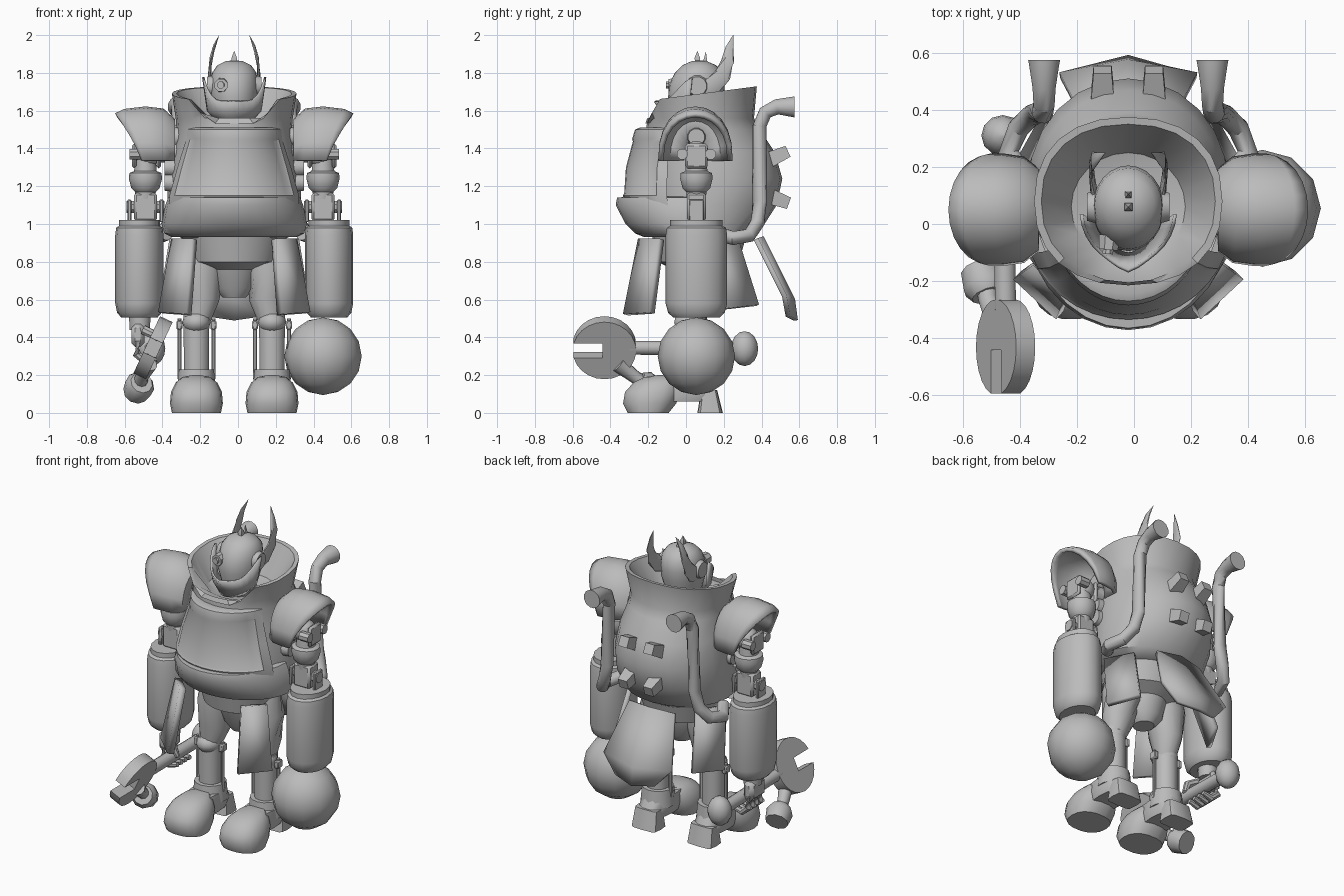
import bpy, bmesh, math
from mathutils import Vector as V

if "Cube" in bpy.data.objects:
    bpy.data.objects.remove(bpy.data.objects["Cube"])

GREY = (0.5, 0.5, 0.5, 1)
mat = bpy.data.materials.new("plain grey")
mat.use_nodes = True
mat.diffuse_color = GREY
mat.node_tree.nodes["Principled BSDF"].inputs["Base Color"].default_value = GREY
parts = []
SHIFT = V((-0.02, 0, 0))  # body sits slightly off centre


def add(name, verts, faces, solid=0):
    me = bpy.data.meshes.new(name)
    me.from_pydata([V(v) + SHIFT for v in verts], [], faces)
    bm = bmesh.new()
    bm.from_mesh(me)
    bmesh.ops.recalc_face_normals(bm, faces=bm.faces)
    bm.to_mesh(me)
    bm.free()
    me.materials.append(mat)
    ob = bpy.data.objects.new(name, me)
    bpy.context.collection.objects.link(ob)
    if solid:
        m = ob.modifiers.new("thickness", "SOLIDIFY")
        m.thickness, m.offset = solid, 0
    parts.append(ob)
    return ob


def loft(name, rings, closed=True, solid=0):
    n = len(rings[0])
    faces = []
    for i in range(len(rings) - 1):
        for j in range(n if closed else n - 1):
            k = (j + 1) % n
            faces.append((i * n + j, i * n + k, (i + 1) * n + k, (i + 1) * n + j))
    if closed:
        faces += [tuple(range(n)), tuple(range((len(rings) - 1) * n, len(rings) * n))]
    return add(name, [v for r in rings for v in r], faces, solid)


def ring(z, rx, yf, yb, n=24, cx=0, power=1):
    # Oval with separate front and back reach
    out, c, r = [], (yf + yb) / 2, (yb - yf) / 2
    for i in range(n):
        a = math.tau * i / n
        p = [math.copysign(abs(t) ** power, t) for t in (math.cos(a), math.sin(a))]
        out.append(V((cx + rx * p[0], c + r * p[1], z)))
    return out


def arc(z, rx, yc, ry, spread=70, n=14):
    # Front-facing open arc
    angles = [math.radians(-90 - spread + 2 * spread * i / n) for i in range(n + 1)]
    return [V((rx * math.cos(a), yc + ry * math.sin(a), z)) for a in angles]


def tube(name, path, radii, n=12, squash=1):
    path = [V((p[0] / squash, p[1], p[2])) for p in path]
    radii = radii if isinstance(radii, (list, tuple)) else [radii] * len(path)
    rings = []
    for i, p in enumerate(path):
        t = path[min(i + 1, len(path) - 1)] - path[max(i - 1, 0)]
        q = t.to_track_quat('Z', 'Y')
        pts = [p + q @ V((math.cos(math.tau * (j + .5) / n), math.sin(math.tau * (j + .5) / n), 0)) * radii[i] for j in range(n)]
        rings.append([V((v.x * squash, v.y, v.z)) for v in pts])
    return loft(name, rings)


def ball(name, c, r, n=14):
    rx, ry, rz = r if isinstance(r, tuple) else (r, r, r)
    rings = []
    for i in range(9):
        a = math.pi * (i / 8 - .5)
        k = max(math.cos(a), .01)
        rings.append(ring(c[2] + rz * math.sin(a), rx * k, c[1] - ry * k, c[1] + ry * k, n, c[0]))
    return loft(name, rings)


def bevel(ob, width):
    m = ob.modifiers.new("bevel", "BEVEL")
    m.width, m.segments = width, 1


def box(name, c, size, edge=.012):
    pts = [V(c) + V((x * size[0], y * size[1], z * size[2])) / 2 for z in (-1, 1) for x, y in ((-1, -1), (1, -1), (1, 1), (-1, 1))]
    bevel(loft(name, [pts[:4], pts[4:]]), edge)


# Torso shell: tilted collar with a notched neckline and a shallow dished inside
rings = [ring(*r) for r in ((.92, .27, -.16, .32), (.96, .34, -.2, .39), (1.1, .355, -.22, .48), (1.24, .35, -.23, .51),
                            (1.38, .33, -.22, .47), (1.50, .305, -.21, .39), (1.56, .31, -.205, .36))]
for rx, yf, yb in ((.33, -.215, .375), (.305, -.19, .35)):
    top = ring(1.68, rx, yf, yb, power=.88)
    for v in top:
        v.z += .13 * v.y - (.12 * min(1, max(0, (.23 - abs(v.x)) / .09)) if v.y < 0 else 0)
    rings.append(top)
rings.append(ring(1.53, .20, -.13, .25))
rings.append(ring(1.51, .12, -.09, .18))
loft("torso_shell", rings)

# Chest plate with a shallow recessed panel
chest = loft("chest_plate", [arc(1.50, .22, .05, .22), arc(1.51, .25, .02, .265), arc(1.50, .265, .02, .29),
                             arc(1.45, .27, .02, .305), arc(1.30, .32, .02, .345), arc(1.15, .365, .02, .355),
                             arc(1.08, .365, .02, .33)], closed=False)
bm = bmesh.new()
bm.from_mesh(chest.data)
if sum(f.normal.y for f in bm.faces) > 0:
    bmesh.ops.reverse_faces(bm, faces=bm.faces)
mids = [(f, f.calc_center_median() - SHIFT) for f in bm.faces]
panel = [f for f, c in mids if 1.15 < c.z < 1.45 and abs(c.x) < .255 + .27 * (1.375 - c.z)]
bmesh.ops.inset_region(bm, faces=panel, thickness=.012, depth=-.007)
bm.to_mesh(chest.data)
bm.free()
loft("belly_lip", [arc(z, rx, .04, ry, 88) for z, rx, ry in ((1.145, .32, .33), (1.14, .35, .405), (1.10, .365, .412),
                                                             (1.0, .385, .36), (.95, .37, .31), (.93, .33, .26), (.93, .2, .1))], closed=False)

# Head and pointed face guard
loft("head", [ring(*r) for r in ((1.46, .08, -.04, .14), (1.56, .095, -.07, .17), (1.67, .125, -.095, .2), (1.74, .125, -.088, .205),
                                 (1.80, .118, -.06, .195), (1.84, .09, -.02, .16), (1.862, .045, .03, .11), (1.866, .01, .06, .08))])
guard = [arc(1.65, .165, .05, .185, 85), arc(1.60, .14, .03, .16, 85), arc(1.53, .075, .0, .105, 85)]
for v in guard[0]:
    v.z += .13 * (abs(v.x) / .165) ** 5
    v.y -= .03 * max(0, 1 - abs(v.x) / .08)
loft("jaw_guard", guard, closed=False, solid=.012)
tube("crest_spike", [(0, .06, 1.85), (0, .06, 1.88), (0, .06, 1.915)], [.018, .02, .001], 4)
tube("rear_spike", [(0, .10, 1.83), (0, .105, 1.91)], [.025, .001], 4)
tube("eye_gear", [(-.065, -.04, 1.735), (-.07, -.09, 1.735)], [.04, .036], 8)
tube("eye_lens", [(-.07, -.08, 1.735), (-.072, -.105, 1.735)], .02, 8)

# Pelvis
loft("pelvis", [ring(*r) for r in ((.61, .06, .0, .13), (.66, .11, -.03, .17), (.76, .13, -.07, .2),
                                   (.80, .23, -.15, .28), (.94, .27, -.18, .32))])


def plate(name, pts, t=.03):
    add(name, pts, [tuple(range(len(pts)))], t)


loft("back_flap", [[V((-.16, .37, .92)), V((0, .40, .93)), V((.16, .37, .92))],
                   [V((-.24, .52, .62)), V((0, .565, .60)), V((.24, .52, .62))],
                   [V((-.14, .54, .51)), V((0, .58, .49)), V((.14, .54, .51))]], closed=False, solid=.025)

for s in (1, -1):
    side = "left_" if s > 0 else "right_"

    def m(*p, s=s):
        return V((p[0] * s, p[1], p[2]))

    # Horns and ear caps
    tube(side + "horn", [m(.11, .06, 1.70), m(.125, .14, 1.73), m(.13, .195, 1.79), m(.125, .22, 1.86), m(.108, .23, 1.93), m(.08, .25, 2.0)],
         [.045, .05, .045, .035, .022, .001], 10, .2)
    tube(side + "ear_cap", [m(.11, .06, 1.73), m(.145, .06, 1.73)], [.06, .05])
    # Pauldron: flared arch, longer and rounded at its crown
    arch = []
    for x0, r, high, crown in ((.325, .06, .12, 0), (.325, .14, .215, 0), (.37, .175, .265, .01), (.44, .185, .275, .03),
                               (.48, .185, .262, .10), (.485, .18, .24, .14)):
        arch.append([m(x0 + crown * math.sin(a), .05 - r * math.cos(a), 1.335 + high * math.sin(a) ** .8)
                     for a in [math.pi * k / 12 for k in range(13)]])
    loft(side + "pauldron", arch, closed=False, solid=.025)
    # Shoulder joint and upper arm
    tube(side + "shoulder_axle", [m(.26, .055, 1.37), m(.53, .055, 1.37)], .045)
    ball(side + "shoulder_ball", m(.46, .055, 1.37), .07)
    for u in (.40, .53):
        box(side + "shoulder_yoke", m(u, .055, 1.36), (.025, .12, .13))
    for y in (-.02, .13):
        tube(side + "shoulder_bolt", [m(.49, y, 1.37), m(.555, y, 1.37)], .03, 8)
    for z in (1.22, 1.30, 1.38, 1.46):
        tube(side + "side_rib", [m(.29, .055, z), m(.37, .055, z)], [.055, .045])
    loft(side + "upper_arm", [ring(z, r, .055 - r, .055 + r, 14, .47 * s) for z, r in
                              ((1.12, .05), (1.17, .055), (1.19, .075), (1.24, .088), (1.27, .085), (1.28, .06), (1.34, .055))])
    box(side + "elbow_block", m(.47, .055, 1.09), (.12, .10, .15))
    tube(side + "elbow_pin", [m(.37, .055, 1.09), m(.57, .055, 1.09)], .035, 8)
    for u in (.385, .555):
        box(side + "elbow_fork", m(u, .055, 1.07), (.02, .08, .12), .005)
    loft(side + "forearm_barrel", [ring(z, .128 * k, .055 - .163 * k, .055 + .163 * k, 16, .502 * s) for z, k in
                                   ((.505, .75), (.53, .92), (.58, 1), (.94, 1), (.98, .96), (.99, .85), (1.02, .85))])
    # Exhaust pipe
    tube(side + "exhaust_pipe", [m(.295, .575, 1.62), m(.295, .56, 1.62), m(.295, .48, 1.62), m(.295, .42, 1.59), m(.30, .39, 1.52),
                                 m(.315, .39, 1.12), m(.34, .38, 1.01), m(.385, .335, .94), m(.42, .25, .925), m(.36, .16, .95)],
         [.058, .055, .042] + [.038] * 7)
    # Back bolts
    for z, y in ((1.36, .47), (1.13, .475)):
        d = .05 if z > 1.2 else -.04
        tube(side + "back_bolt", [m(.09, y - .04, z - d / 2), m(.09, y + .07, z + d / 2)], [.06, .045], 4)
    # Hanging skirt plates
    plate(side + "front_skirt", [m(.21, -.24, .92), m(.32, -.13, .92), m(.39, -.18, .53), m(.24, -.32, .52)], .04)
    plate(side + "rear_skirt", [m(.33, .10, .92), m(.24, .27, .92), m(.29, .38, .57), m(.39, .20, .55)])
    # Leg
    tube(side + "thigh", [m(.15, .06, .88), m(.17, .06, .75), m(.18, .05, .60), m(.195, .03, .48)], [.11, .12, .10, .065], 14)
    tube(side + "shin", [m(.2, .03, .52), m(.2, .03, .20)], [.07, .068], 14)
    ball(side + "knee", m(.2, .02, .48), (.075, .085, .06))
    for u in (.11, .29):
        tube(side + "shin_rod", [m(u, .03, .50), m(u, .03, .18)], .011, 8)
        box(side + "rod_bracket", m(u, .03, .465), (.03, .05, .05), .006)
    tube(side + "boot_cuff", [m(.2, .03, .23), m(.2, .03, .12)], [.095, .105], 14)
    # Boot with a raised arch and flared heel
    loft(side + "boot_toe", [ring(z, rx, yf, yb, 18, .2 * s, .85) for z, rx, yf, yb in
                             ((0, .13, -.31, -.09), (.05, .14, -.335, -.05), (.11, .135, -.325, -.03),
                              (.16, .11, -.28, -.03), (.19, .075, -.22, -.04), (.20, .02, -.15, -.09))])
    loft(side + "boot_body", [ring(z, rx, -.15, yb, 14, .2 * s, .8) for z, rx, yb in ((.06, .085, .14), (.11, .10, .16), (.18, .09, .12))])
    loft(side + "boot_heel", [ring(z, rx, yf, yb, 12, .2 * s, .4) for z, rx, yf, yb in ((0, .09, .06, .195), (.12, .08, .08, .165))])

# Left ball hand
ball("ball_hand", (.47, .055, .30), .205, 12)

# Right hand gripping the tool
tube("right_wrist", [(-.50, .055, .52), (-.50, .055, .44)], [.06, .055])
box("right_palm", (-.51, .055, .41), (.07, .15, .12), .02)
for i in range(4):
    y = -.005 + .042 * i
    tube("right_finger", [(-.51, y, .38), (-.515, y, .31), (-.47, y, .27), (-.41, y, .285)], [.024, .024, .022, .015], 8)
tube("right_thumb", [(-.48, -.02, .44), (-.42, -.035, .41), (-.395, -.03, .35)], [.026, .025, .016], 8)

# Wrench: slotted disc head, handle, pommel and lower knob
rim = [math.radians(a) for a in range(-165, 166, 15)]
outline = [(.168 * math.cos(a), .168 * math.sin(a)) for a in rim]
outline += [(-.01, .042), (-.01, -.042)]
across, normal, centre = V((.42, 0, .9)), V((.9, 0, -.42)), V((-.43, -.432, .345))
loft("wrench_head", [[centre + V((0, c, 0)) + across * w + normal * t for c, w in outline] for t in (-.037, .037)])
tube("wrench_handle", [(-.43, -.30, .345), (-.44, .30, .34)], .038)
ball("wrench_pommel", (-.44, .31, .34), (.075, .072, .092), 12)
tube("wrench_spur", [(-.45, -.36, .26), (-.49, -.27, .19), (-.50, -.20, .14)], [.045, .035, .04], 10)
tube("wrench_knob", [(-.49, -.25, .16), (-.50, -.22, .145), (-.52, -.16, .11)], [.06, .08, .07], 10)

# Smooth shading with sharp edges kept
bpy.ops.object.select_all(action='DESELECT')
for ob in parts:
    ob.select_set(True)
bpy.context.view_layer.objects.active = parts[0]
bpy.ops.object.shade_smooth_by_angle(angle=math.radians(38))
